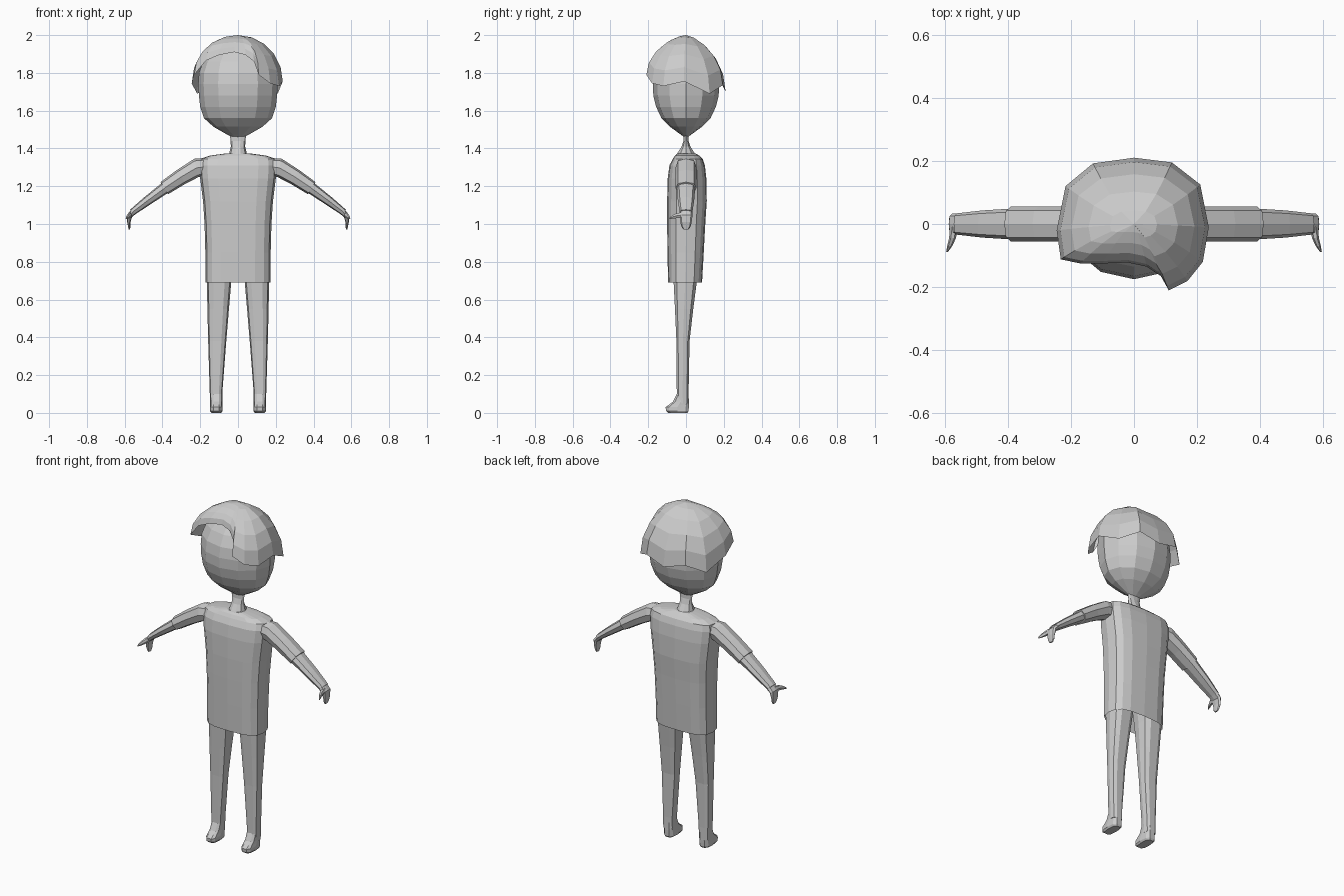
import bpy, bmesh
from math import cos, sin, pi, radians, copysign
from mathutils import Vector

if "Cube" in bpy.data.objects:
    bpy.data.objects.remove(bpy.data.objects["Cube"])

grey = bpy.data.materials.new("plain grey")
grey.use_nodes = True
tone = (0.6, 0.6, 0.6, 1)
grey.diffuse_color = tone
grey.node_tree.nodes["Principled BSDF"].inputs["Base Color"].default_value = tone


def ring(center, u, v, sides, power=2.0):
    """Superellipse around center with half-axes u and v."""
    c, u, v = Vector(center), Vector(u), Vector(v)
    pts = []
    for i in range(sides):
        a = 2 * pi * i / sides
        p = copysign(abs(cos(a)) ** (2 / power), cos(a))
        q = copysign(abs(sin(a)) ** (2 / power), sin(a))
        pts.append(c + u * p + v * q)
    return pts


def flat_ring(x, z, rx, front, back, sides, power=2.0):
    return ring((x, (front + back) / 2, z), (rx, 0, 0), (0, (back - front) / 2, 0), sides, power)


def loft(name, rings, side=1, cap_start=True, cap_end=True):
    """Skin a stack of rings; side = -1 mirrors across x."""
    bm = bmesh.new()
    rows = [[bm.verts.new((p.x * side, p.y, p.z)) for p in r] for r in rings]
    n = len(rows[0])
    for lower, upper in zip(rows, rows[1:]):
        for i in range(n):
            j = (i + 1) % n
            bm.faces.new((lower[i], lower[j], upper[j], upper[i]))
    if cap_start:
        bm.faces.new(rows[0][::-1])
    if cap_end:
        bm.faces.new(rows[-1])
    bmesh.ops.remove_doubles(bm, verts=bm.verts, dist=0.0005)
    bmesh.ops.recalc_face_normals(bm, faces=bm.faces)
    mesh = bpy.data.meshes.new(name)
    bm.to_mesh(mesh)
    bm.free()
    mesh.materials.append(grey)
    obj = bpy.data.objects.new(name, mesh)
    bpy.context.collection.objects.link(obj)
    return obj


# Head: z, half width, half depth
head = [(1.46, .03, .01), (1.475, .06, .03), (1.515, .13, .085), (1.56, .18, .13),
        (1.62, .2, .158), (1.68, .207, .173), (1.74, .21, .175), (1.8, .207, .165),
        (1.86, .185, .135), (1.91, .14, .095), (1.95, .07, .04)]
loft("head", [flat_ring(0, z, w, -d, d, 12) for z, w, d in head])

# Hair: a shell rising from an uneven hairline to the crown
hairline = [(0, .21, 1.70), (.12, .195, 1.735), (.21, .125, 1.69), (.237, -.01, 1.755),
            (.218, -.12, 1.73), (.17, -.18, 1.745), (.11, -.21, 1.79), (.085, -.165, 1.86),
            (.04, -.135, 1.895), (-.02, -.122, 1.91), (-.1, -.125, 1.895), (-.17, -.125, 1.865),
            (-.232, -.112, 1.79), (-.245, -.02, 1.745), (-.217, .12, 1.69), (-.13, .192, 1.735)]
hair_rings = []
for step in range(6):
    a = radians(90) * step / 5
    k = max(cos(a), 0)
    hair_rings.append([Vector((x * k, y * k ** 1.35, z + (2 - z) * sin(a)))
                       for x, y, z in hairline])
loft("hair", hair_rings, cap_start=False, cap_end=False)

# Neck, flaring into the collar
neck = [(1.355, .06, .06), (1.375, .046, .048), (1.41, .038, .025), (1.44, .039, .014), (1.475, .044, .012)]
loft("neck", [flat_ring(0, z, w, -d, d, 10) for z, w, d in neck])

# Shirt body, open at the hem: z, half width, front, back
shirt = [(.69, .173, -.095, .085), (.85, .173, -.098, .094), (1.0, .177, -.1, .102),
         (1.12, .185, -.1, .11), (1.24, .2, -.097, .108), (1.31, .205, -.088, .1),
         (1.345, .2, -.07, .088), (1.362, .15, -.058, .07), (1.374, .06, -.045, .05)]
loft("shirt", [flat_ring(0, z, w, f, b, 16, 3) for z, w, f, b in shirt], cap_start=False)


def limb_ring(x, z, half, depth, tilt, y=0.0):
    """Arm section whose plane leans by tilt degrees from vertical."""
    t = radians(tilt)
    return ring((x, y, z), (0, depth, 0), (half * sin(t), 0, half * cos(t)), 8, 2.6)


for side, label in ((1, "left"), (-1, "right")):
    # Sleeve and bare forearm
    loft(label + "_sleeve", [limb_ring(.16, 1.305, .045, .05, 0),
                             limb_ring(.22, 1.297, .05, .056, 12),
                             limb_ring(.30, 1.25, .043, .056, 30),
                             limb_ring(.39, 1.19, .038, .055, 33)], side)
    loft(label + "_forearm", [limb_ring(.37, 1.203, .032, .05, 33),
                              limb_ring(.48, 1.123, .025, .043, 34),
                              limb_ring(.56, 1.062, .018, .034, 38)], side)
    # Hand hanging from the wrist, with a thumb pointing forward
    loft(label + "_hand", [limb_ring(.55, 1.068, .017, .034, 38),
                           limb_ring(.574, 1.043, .014, .034, 65),
                           limb_ring(.578, 1.01, .009, .03, 90),
                           limb_ring(.576, .985, .006, .024, 90),
                           limb_ring(.575, .97, .004, .012, 90)], side)
    loft(label + "_thumb", [ring((x, y, z), (r, 0, 0), (0, 0, r * 1.4), 6)
                            for x, y, z, r in ((.57, -.01, 1.048, .012), (.575, -.045, 1.045, .011),
                                               (.584, -.07, 1.038, .008), (.592, -.088, 1.03, .003))], side)
    # Leg: z, inner x, outer x, front, back
    leg = [(.05, .084, .148, -.05, .016), (.12, .082, .15, -.05, .015), (.38, .062, .158, -.052, .02),
           (.55, .048, .162, -.06, .04), (.7, .035, .165, -.068, .06), (.8, .02, .165, -.07, .065)]
    loft(label + "_leg", [flat_ring((i + o) / 2, z, (o - i) / 2, f, b, 10, 3)
                          for z, i, o, f, b in leg], side)
    # Foot: z, half width, toe, heel
    foot = [(0, .026, -.095, .01), (.01, .033, -.108, .016), (.03, .033, -.11, .017),
            (.045, .032, -.09, .017), (.06, .032, -.07, .016), (.1, .032, -.05, .015)]
    loft(label + "_foot", [flat_ring(.115, z, w, f, b, 10, 3) for z, w, f, b in foot], side)
